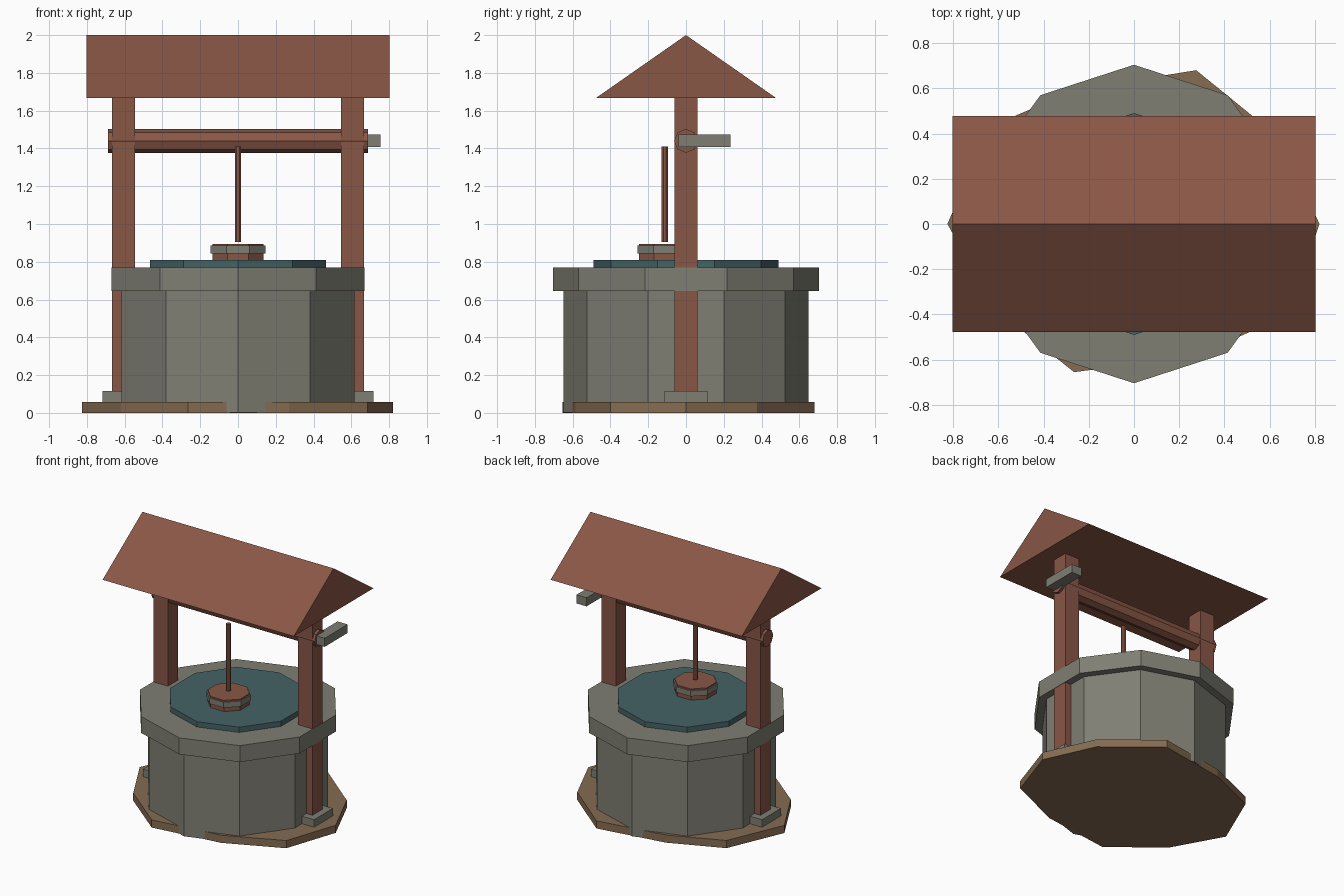
import bpy, bmesh, math
from mathutils import Matrix, Vector

cube = bpy.data.objects.get("Cube")
if cube:
    bpy.data.objects.remove(cube, do_unlink=True)


def material(name, rgb):
    m = bpy.data.materials.new(name)
    m.use_nodes = True
    m.diffuse_color = (*rgb, 1)
    m.node_tree.nodes["Principled BSDF"].inputs["Base Color"].default_value = (*rgb, 1)
    return m


wood = material("red brown wood", (0.25, 0.095, 0.062))
stone = material("grey stone", (0.215, 0.21, 0.173))
earth = material("brown earth", (0.235, 0.15, 0.085))
water_mat = material("teal water", (0.06, 0.125, 0.13))


def finish(name, bm, mat):
    bmesh.ops.recalc_face_normals(bm, faces=bm.faces)
    me = bpy.data.meshes.new(name)
    bm.to_mesh(me)
    bm.free()
    me.materials.append(mat)
    ob = bpy.data.objects.new(name, me)
    bpy.context.collection.objects.link(ob)
    return ob


def box(name, lo, hi, mat):
    bm = bmesh.new()
    lo, hi = Vector(lo), Vector(hi)
    size = Matrix.Diagonal((*(hi - lo), 1))
    bmesh.ops.create_cube(bm, size=1, matrix=Matrix.Translation((lo + hi) / 2) @ size)
    return finish(name, bm, mat)


def extrude(name, outline, step, mat):
    """Extrude a closed outline of 3D points along a vector."""
    bm = bmesh.new()
    face = bm.faces.new([bm.verts.new(p) for p in outline])
    new = bmesh.ops.extrude_face_region(bm, geom=[face], use_keep_orig=True)["geom"]
    verts = [v for v in new if isinstance(v, bmesh.types.BMVert)]
    bmesh.ops.translate(bm, verts=verts, vec=step)
    return finish(name, bm, mat)


def drum(name, sides, radius, z0, z1, mat, y=0, turn=0.0):
    """Upright faceted drum; with no turn a corner points forward."""
    ring = []
    for i in range(sides):
        a = math.tau * (i + turn) / sides
        ring.append((radius * math.sin(a), y - radius * math.cos(a), z0))
    return extrude(name, ring, (0, 0, z1 - z0), mat)


# Uneven ground slab
slab = [(0.82, 0), (0.65, 0.375), (0.275, 0.68), (-0.25, 0.595), (-0.64, 0.43),
        (-0.825, 0), (-0.62, -0.37), (-0.265, -0.655), (0.27, -0.585), (0.685, -0.4)]
extrude("ground_slab", [(x, y, 0) for x, y in slab], (0, 0, 0.058), earth)

# Well body
drum("well_wall", 10, 0.648, 0.002, 0.66, stone)
drum("well_rim", 10, 0.704, 0.645, 0.77, stone)
drum("water", 10, 0.49, 0.74, 0.81, water_mat)

# Posts and their feet
for side, s in (("left", 1), ("right", -1)):
    box(side + "_post", (s * 0.606 - 0.061, -0.061, 0.002),
        (s * 0.606 + 0.061, 0.061, 1.7), wood)
    box(side + "_post_foot", (s * 0.606 - 0.111, -0.113, 0.05),
        (s * 0.606 + 0.111, 0.113, 0.115), stone)

# Gable roof, closed below
gable = [(-0.802, -0.477, 1.667), (-0.802, 0.477, 1.667), (-0.802, 0, 2)]
extrude("roof", gable, (1.604, 0, 0), wood)

# Axle and crank
axle = []
for i in range(8):
    a = math.tau * i / 8
    axle.append((-0.687, 0.063 * math.sin(a), 1.44 + 0.063 * math.cos(a)))
extrude("axle", axle, (1.374, 0, 0), wood)
box("crank", (0.67, -0.04, 1.408), (0.755, 0.235, 1.473), stone)

# Rope and bucket
drum("rope", 8, 0.018, 0.905, 1.41, wood, y=-0.113, turn=0.5)
drum("bucket", 8, 0.147, 0.8, 0.895, wood, y=-0.113, turn=0.5)
drum("bucket_band", 8, 0.157, 0.843, 0.885, stone, y=-0.113, turn=0.5)
